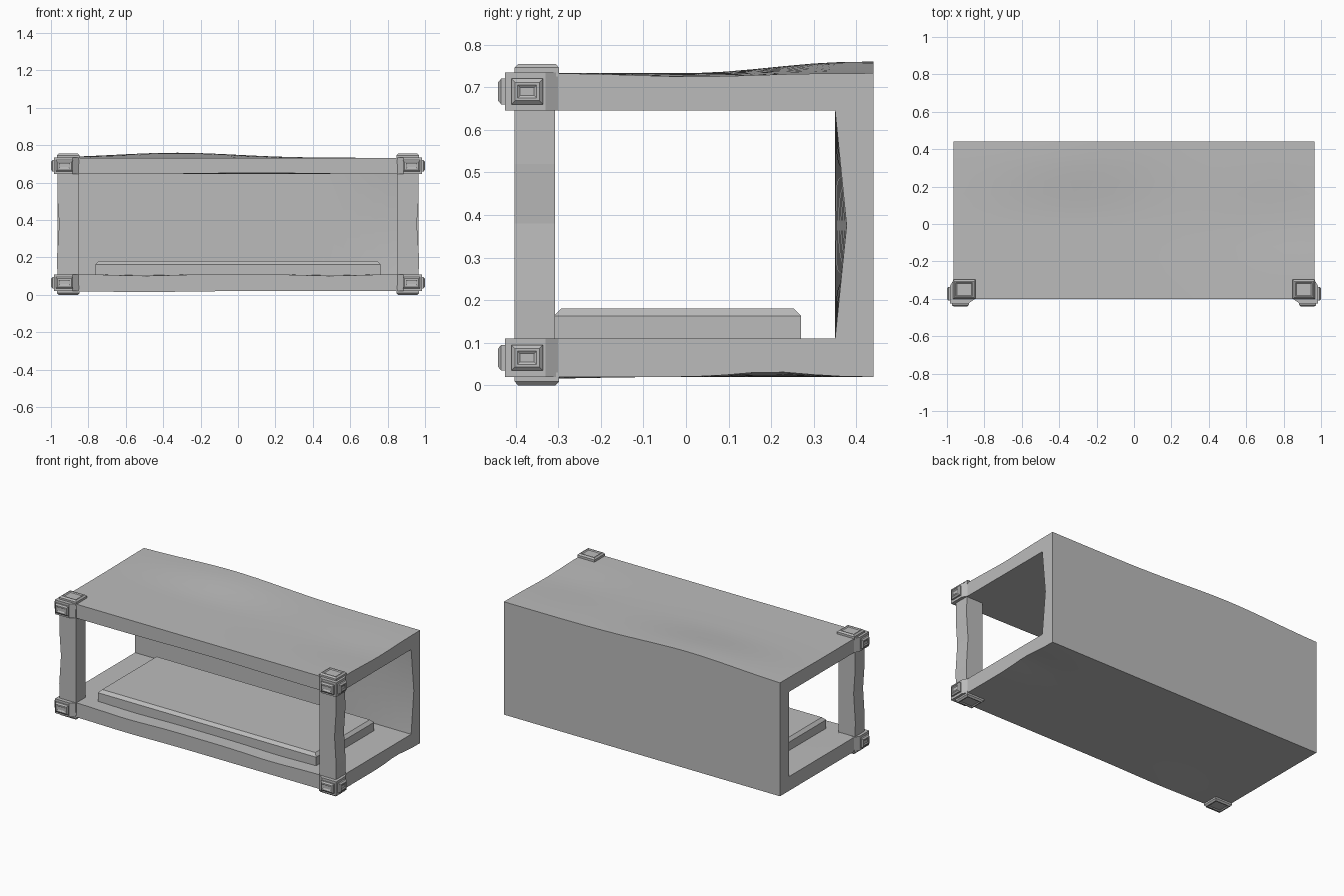
import bpy, math
from mathutils import Vector

cube = bpy.data.objects.get("Cube")
if cube:
    bpy.data.objects.remove(cube, do_unlink=True)

grey = bpy.data.materials.new("stone grey")
grey.use_nodes = True
COLOUR = (0.5, 0.5, 0.5, 1)
grey.diffuse_color = COLOUR
grey.node_tree.nodes["Principled BSDF"].inputs["Base Color"].default_value = COLOUR


def make(name, verts, faces, smooth=False):
    mesh = bpy.data.meshes.new(name)
    mesh.from_pydata(verts, [], faces)
    mesh.materials.append(grey)
    obj = bpy.data.objects.new(name, mesh)
    bpy.context.collection.objects.link(obj)
    bpy.ops.object.select_all(action='DESELECT')
    bpy.context.view_layer.objects.active = obj
    obj.select_set(True)
    bpy.ops.object.mode_set(mode='EDIT')
    bpy.ops.mesh.select_all(action='SELECT')
    bpy.ops.mesh.normals_make_consistent(inside=False)
    bpy.ops.object.mode_set(mode='OBJECT')
    if smooth:
        bpy.ops.object.shade_smooth_by_angle(angle=math.radians(25))
    return obj


def loft(name, rings, smooth=False):
    """Skin a list of equal point rings and cap both ends."""
    n = len(rings[0])
    faces = [tuple(range(n)), tuple(range((len(rings) - 1) * n, len(rings) * n))]
    for r in range(len(rings) - 1):
        for i in range(n):
            j = (i + 1) % n
            faces.append((r * n + i, r * n + j, (r + 1) * n + j, (r + 1) * n + i))
    return make(name, [p for ring in rings for p in ring], faces, smooth)


def rect(origin, u, v, w, hu, hv, h):
    o = Vector(origin) + w * h
    return [o + u * (a * hu) + v * (b * hv) for a, b in ((-1, -1), (1, -1), (1, 1), (-1, 1))]


def stud(name, origin, u, v, w, hu, hv, depth, rim=0.012):
    """Plate with chamfered edges and a framed, slightly sunken centre."""
    steps = [(0, -0.01), (0, depth * 0.55), (rim * 0.7, depth),
             (rim * 1.2, depth), (rim * 1.7, depth * 0.75)]
    return loft(name, [rect(origin, u, v, w, hu - s, hv - s, h) for s, h in steps])


def bump(t, centre, width):
    return math.exp(-((t - centre) / width) ** 2)


# Worn C-shaped shell: floor, back wall and roof
ys = [-0.40 + 0.84 * i / 12 for i in range(13)]
inner = [y for y in ys if y < 0.34] + [0.35]
profile = [(y, 0.02, 'under') for y in ys]
profile += [(y, 0.733, 'roof') for y in reversed(ys)]
profile += [(y, 0.645, 'ceiling') for y in inner]
profile += [(0.35, 0.375, 'wall')]
profile += [(y, 0.11, 'floor') for y in reversed(inner)]


def worn(x, y, z, part):
    if part == 'roof':
        t = min(max(y / 0.4, 0), 1)
        z += 0.027 * bump(x, -0.33, 0.45) * t * t * (3 - 2 * t)
        z -= 0.010 * bump(y, 0.02, 0.2) * bump(x, 0.8, 0.35)
    elif part == 'floor':
        z -= 0.008 * (bump(x, -0.5, 0.2) + bump(x, 0.5, 0.2)) * bump(y, -0.4, 0.15)
    elif part == 'ceiling':
        z += 0.007 * bump(x, 0.1, 0.4) * bump(y, -0.4, 0.15)
    elif part == 'under':
        z += 0.012 * bump(y, 0.2, 0.11) * bump(x, 0.965, 0.25)
        z -= 0.005 * bump(x, -0.5, 0.25) * bump(y, -0.4, 0.2)
    else:
        y += 0.027 * max(0, (x - 0.45) / 0.515)
    return Vector((x, y, z))


xs = [-0.965 + 1.93 * i / 24 for i in range(25)]
loft("shelf_shell", [[worn(x, *p) for p in profile] for x in xs], True)

# Padded base board with chamfered top edge
X, Y, Z = Vector((1, 0, 0)), Vector((0, 1, 0)), Vector((0, 0, 1))
loft("base_board", [rect((0, -0.02, 0), X, Y, Z, 0.763 - s, 0.29 - s, h)
                    for s, h in ((0, 0.09), (0, 0.163), (0.018, 0.181))])

# Posts and corner brackets on both sides
for side, label in ((1, "left"), (-1, "right")):
    loft(f"{label}_front_post",
         [rect((side * (0.907 + d), -0.355, 0), X, Y, Z, 0.057 + d, 0.047, h)
          for h, d in ((0.05, 0), (0.2, 0.002), (0.38, -0.004), (0.52, 0.001), (0.7, 0))])
    for level, zlow, vert in (("bottom", 0.02, -1), ("top", 0.645, 1)):
        zhigh = zlow + 0.09
        outline = [(0.85, -0.30), (0.965, -0.30), (0.983, -0.33),
                   (0.983, -0.425), (0.885, -0.425), (0.85, -0.40)]
        loft(f"{label}_{level}_bracket",
             [[Vector((side * x, y, z)) for x, y in outline] for z in (zlow, zhigh)])
        mid = (zlow + zhigh) / 2
        stud(f"{label}_{level}_front_stud", (side * 0.928, -0.425, mid), X, Z, -Y,
             0.045, 0.03, 0.016)
        stud(f"{label}_{level}_side_stud", (side * 0.983, -0.373, mid), Y, Z, X * side,
             0.037, 0.03, 0.017)
        cap_z = zhigh if vert > 0 else zlow
        stud(f"{label}_{level}_cap", (side * 0.908, -0.35, cap_z), X, Y, Z * vert,
             0.06, 0.052, 0.02)
